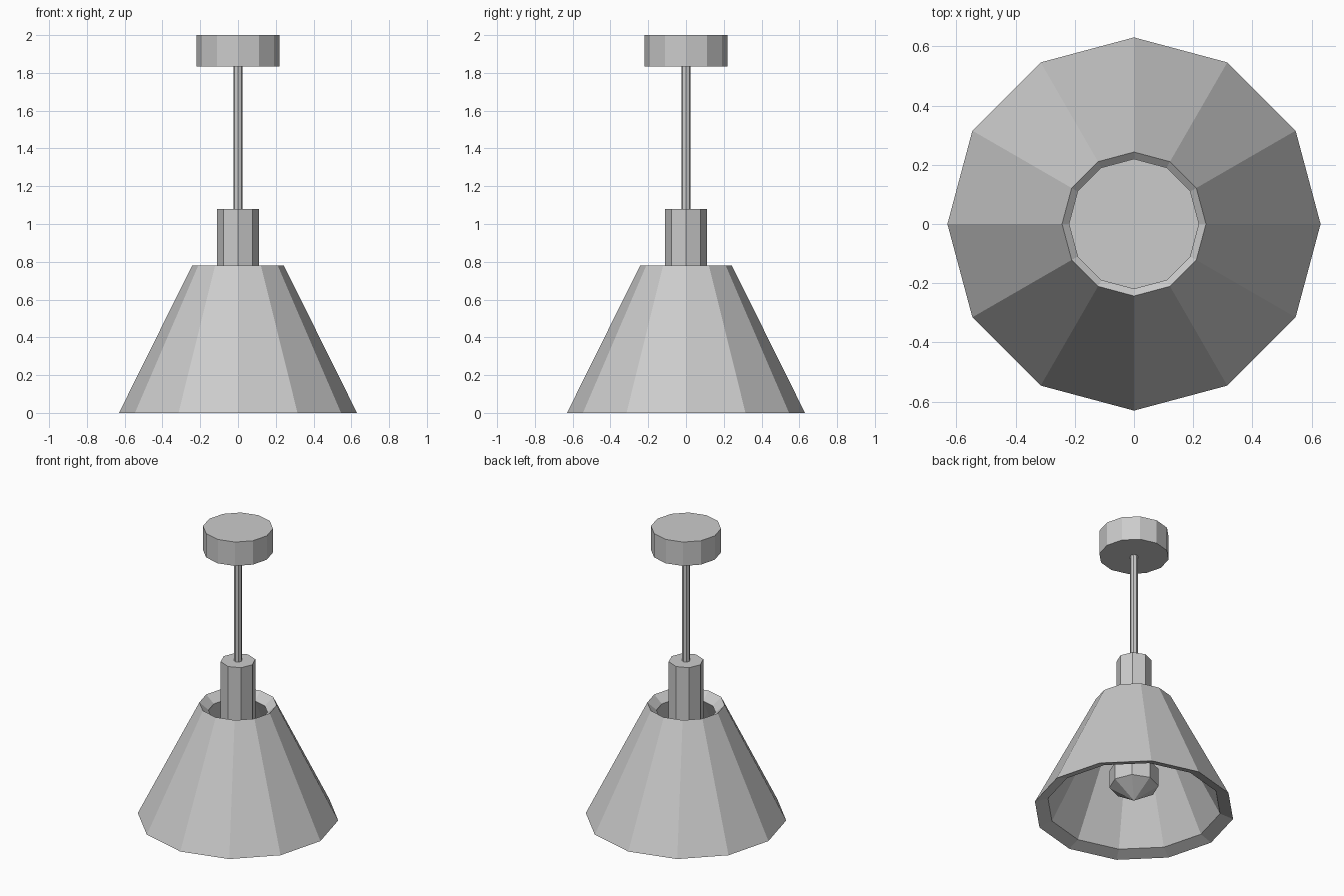
import bpy
import bmesh
from math import cos, sin, tau

cube = bpy.data.objects.get("Cube")
if cube:
    bpy.data.objects.remove(cube, do_unlink=True)

grey = bpy.data.materials.new("light_grey")
grey.use_nodes = True
colour = (0.6, 0.6, 0.6, 1)
grey.diffuse_color = colour
grey.node_tree.nodes["Principled BSDF"].inputs["Base Color"].default_value = colour


def lathe(name, profile, sides, closed=False):
    """Spin (radius, height) points round z into a flat-faced solid."""
    bm = bmesh.new()
    rings = []
    for r, z in profile:
        if r == 0:
            rings.append([bm.verts.new((0, 0, z))] * sides)
        else:
            rings.append([bm.verts.new((r * cos(tau * i / sides), r * sin(tau * i / sides), z))
                          for i in range(sides)])
    pairs = list(zip(rings, rings[1:]))
    if closed:
        pairs.append((rings[-1], rings[0]))
    for low, high in pairs:
        for i in range(sides):
            j = (i + 1) % sides
            corners = dict.fromkeys((low[i], low[j], high[j], high[i]))
            bm.faces.new(list(corners))
    if not closed:
        for ring in (rings[0], rings[-1]):
            if ring[0] is not ring[1]:
                bm.faces.new(ring)
    bmesh.ops.recalc_face_normals(bm, faces=bm.faces[:])
    mesh = bpy.data.meshes.new(name)
    bm.to_mesh(mesh)
    bm.free()
    mesh.materials.append(grey)
    obj = bpy.data.objects.new(name, mesh)
    bpy.context.collection.objects.link(obj)
    return obj


# Ceiling mount, hanging rod and lamp holder
lathe("ceiling_mount", [(0.22, 1.835), (0.22, 2.0)], 12)
lathe("rod", [(0.025, 1.06), (0.025, 1.85)], 8)
lathe("lamp_holder", [(0.11, 0.33), (0.11, 1.08)], 8)

# Open conical shade with thick walls and sloping rims
lathe("shade", [(0.63, 0), (0.243, 0.78), (0.185, 0.73), (0.547, 0.03)], 12, closed=True)

# Faceted bulb
lathe("bulb", [(0, 0.07), (0.155, 0.17), (0.155, 0.29), (0, 0.39)], 8)
